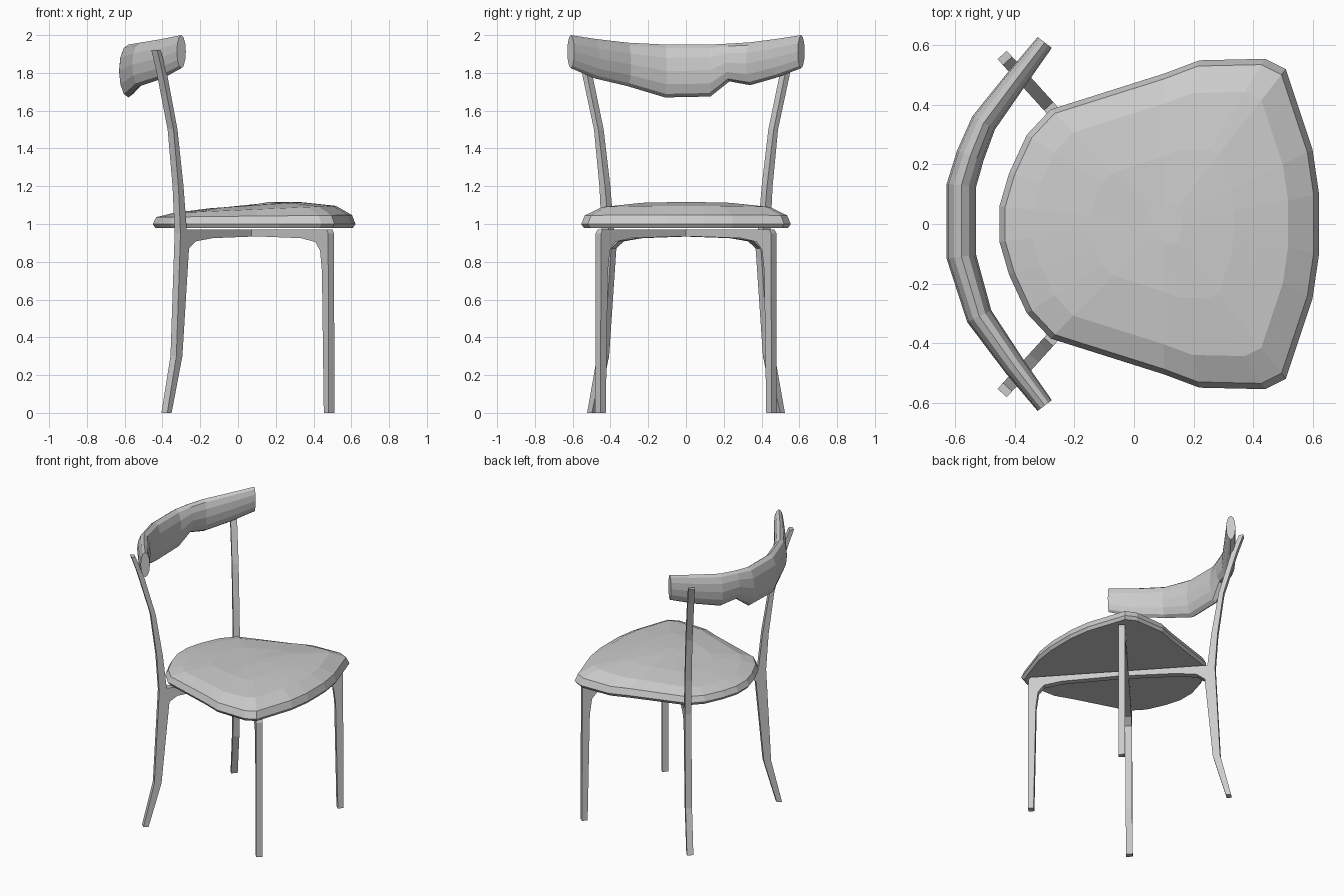
import bpy, bmesh, math
from mathutils import Vector

if "Cube" in bpy.data.objects:
    bpy.data.objects.remove(bpy.data.objects["Cube"], do_unlink=True)

GREY = (0.6, 0.6, 0.6, 1)
mat = bpy.data.materials.new("plain grey")
mat.use_nodes = True
mat.diffuse_color = GREY
mat.node_tree.nodes["Principled BSDF"].inputs["Base Color"].default_value = GREY


def finish(bm, name):
    bmesh.ops.recalc_face_normals(bm, faces=bm.faces[:])
    mesh = bpy.data.meshes.new(name)
    bm.to_mesh(mesh)
    bm.free()
    mesh.materials.append(mat)
    obj = bpy.data.objects.new(name, mesh)
    bpy.context.collection.objects.link(obj)
    return obj


def loft(name, rings, cap_end=True):
    """Skin a list of equal rings of points, with flat end caps."""
    bm = bmesh.new()
    rows = [[bm.verts.new(p) for p in ring] for ring in rings]
    n = len(rows[0])
    for a, b in zip(rows, rows[1:]):
        for i in range(n):
            j = (i + 1) % n
            bm.faces.new((a[i], a[j], b[j], b[i]))
    bm.faces.new(rows[0])
    if cap_end:
        bm.faces.new(rows[-1])
    return finish(bm, name)


# Two crossing frames: each is a back post, a top beam and a front leg in one
post_outer = [(-.39, 0), (-.342, .3), (-.32, .95), (-.331, 1.2),
              (-.357, 1.5), (-.415, 1.8), (-.443, 1.92)]
post_inner = [(-.425, 1.92), (-.392, 1.8), (-.336, 1.5), (-.304, 1.2), (-.287, .97)]
front_leg = [(.485, .97), (.493, .95), (.495, 0), (.47, 0), (.46, .75), (.45, .86)]
arch = [(.425, .905), (.35, .925), (.1, .935), (-.15, .925), (-.24, .908),
        (-.275, .87), (-.31, .3), (-.367, 0)]
profile = post_outer + post_inner + front_leg + arch
SLOPE, CROSS_X, HALF = 1.103, .072, .021


def frame(name, side):
    across = Vector((SLOPE, side, 0)).normalized() * HALF
    line = [Vector((x, side * SLOPE * (CROSS_X - x), z)) for x, z in profile]
    loft(name, [[p - across for p in line], [p + across for p in line]])


frame("frame_left_back_to_right_front", 1)
frame("frame_right_back_to_left_front", -1)

# Seat: rounded outline stacked into a soft crowned cushion with a flat base
half = [(-.36, .3), (-.28, .385), (.1, .505), (.22, .55), (.44, .555),
        (.51, .52), (.54, .43), (.6, .25), (.622, .1)]
outline = [(-.452, .06), (-.42, .17)] + half
outline += [(x, -y) for x, y in reversed(outline)]
MID = .1
layers = [(.975, .98, 0), (1, 1.0, 0), (.965, 1.042, .01),
          (.8, 1.078, .035), (.45, 1.1, .03), (.12, 1.106, .02)]
loft("seat", [[(MID + (x - MID) * s, y * s, z + tilt * (x - MID)) for x, y in outline]
              for s, z, tilt in layers])

# Backrest: curved lens-shaped rail, deepest in the middle
# x, y, top, bottom, thickness
stations = [(-.3, -.61, 2, 1.825, .06), (-.4, -.48, 1.98, 1.77, .075),
            (-.52, -.31, 1.96, 1.73, .09), (-.58, -.11, 1.95, 1.67, .1),
            (-.58, .13, 1.95, 1.675, .1), (-.55, .23, 1.955, 1.755, .095),
            (-.505, .34, 1.962, 1.735, .088), (-.4, .48, 1.98, 1.775, .075),
            (-.3, .61, 2, 1.825, .06)]
rings = []
for k, (x, y, top, low, thick) in enumerate(stations):
    a, b = stations[max(k - 1, 0)], stations[min(k + 1, len(stations) - 1)]
    normal = Vector((b[1] - a[1], a[0] - b[0], 0)).normalized()
    ring = []
    for i in range(12):
        t = math.tau * i / 12
        z = (top + low) / 2 + math.cos(t) * (top - low) / 2
        ring.append(Vector((x, y, z)) + normal * math.sin(t) * thick / 2)
    rings.append(ring)
loft("backrest", rings)
